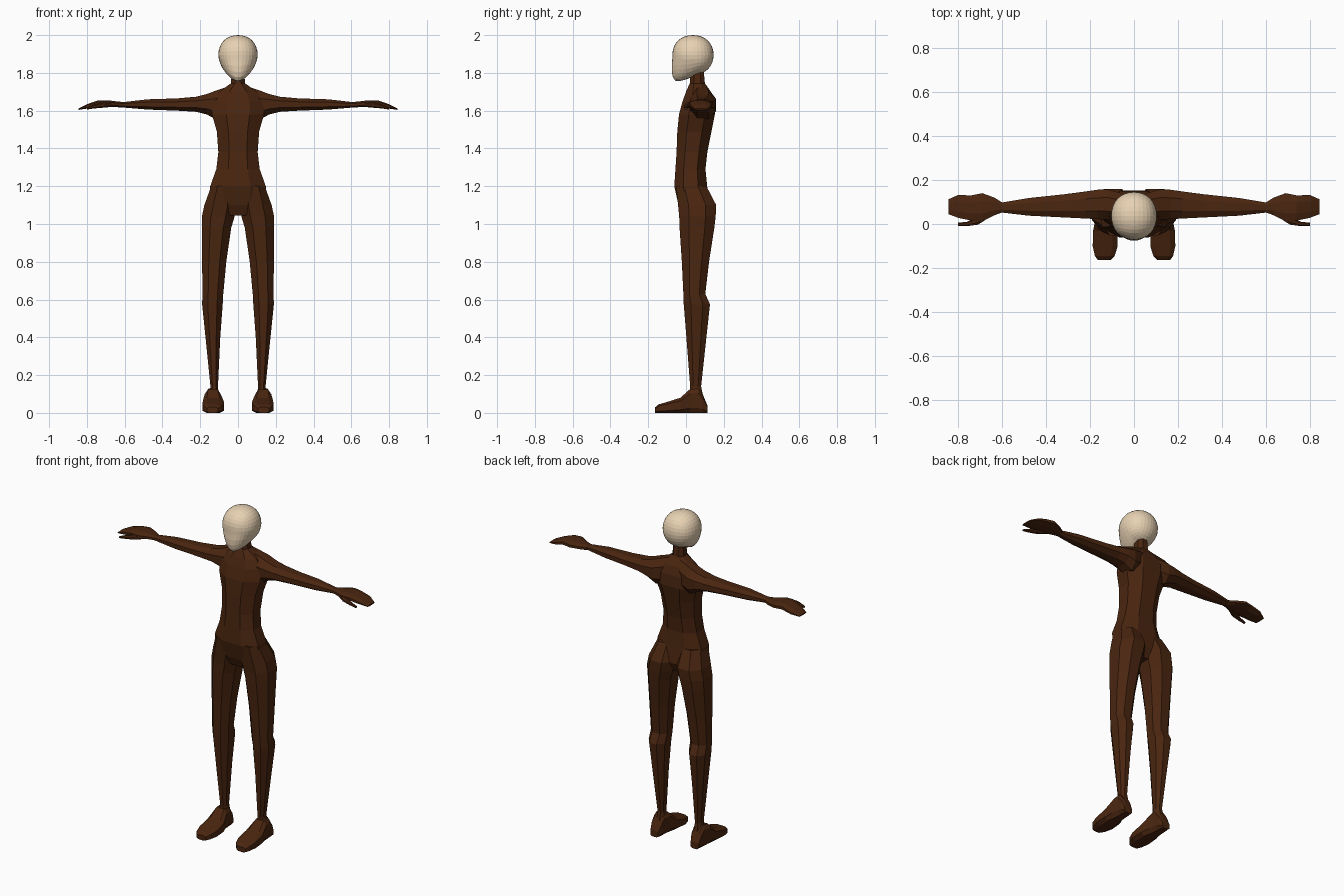
import bpy, bmesh


def material(name, rgb):
    m = bpy.data.materials.new(name)
    m.diffuse_color = (*rgb, 1)
    return m


brown = material("dark brown", (0.068, 0.019, 0.005))
cream = material("warm cream", (0.80, 0.64, 0.45))


def finish(name, bm, mat):
    bmesh.ops.recalc_face_normals(bm, faces=bm.faces)
    me = bpy.data.meshes.new(name)
    bm.to_mesh(me)
    bm.free()
    me.materials.append(mat)
    ob = bpy.data.objects.new(name, me)
    bpy.context.collection.objects.link(ob)
    return ob


def loft(name, axis, sections, k=0.45):
    """Eight-sided loft; section = (position, a0, a1, b0, b1) across the axis."""
    shape = [(1, -k), (1, k), (k, 1), (-k, 1), (-1, k), (-1, -k), (-k, -1), (k, -1)]
    bm = bmesh.new()
    rings = []
    for p, a0, a1, b0, b1 in sections:
        ring = []
        for u, v in shape:
            a = (a0 + a1) / 2 + u * (a1 - a0) / 2
            b = (b0 + b1) / 2 + v * (b1 - b0) / 2
            ring.append(bm.verts.new({"x": (p, a, b), "y": (a, p, b), "z": (a, b, p)}[axis]))
        rings.append(ring)
    for r, s in zip(rings, rings[1:]):
        for i in range(8):
            j = (i + 1) % 8
            bm.faces.new((r[i], r[j], s[j], s[i]))
    bm.faces.new(rings[0])
    bm.faces.new(rings[-1])
    return finish(name, bm, brown)


def apply_all(ob):
    bpy.context.view_layer.objects.active = ob
    for m in list(ob.modifiers):
        bpy.ops.object.modifier_apply(modifier=m.name)


# torso and neck (z, x range, y range)
body = loft("body", "z", [
    (z, -w, w, y0, y1) for z, w, y0, y1 in (
        (1.045, 0.085, -0.015, 0.10), (1.10, 0.15, -0.040, 0.125), (1.20, 0.147, -0.062, 0.112),
        (1.29, 0.115, -0.056, 0.103), (1.38, 0.104, -0.050, 0.113), (1.49, 0.112, -0.046, 0.135),
        (1.58, 0.138, -0.037, 0.153), (1.65, 0.135, -0.018, 0.150), (1.70, 0.10, 0.000, 0.132),
        (1.745, 0.037, 0.020, 0.100), (1.83, 0.032, 0.025, 0.092))])

# leg from hip to ankle
leg = loft("leg", "z", [
    (1.20, 0.02, 0.142, -0.052, 0.108), (1.10, 0.008, 0.178, -0.042, 0.160),
    (1.04, 0.018, 0.191, -0.036, 0.157), (0.98, 0.036, 0.190, -0.034, 0.150),
    (0.80, 0.062, 0.190, -0.022, 0.122), (0.63, 0.078, 0.188, -0.014, 0.102),
    (0.575, 0.081, 0.190, -0.012, 0.127), (0.40, 0.094, 0.172, 0.002, 0.108),
    (0.14, 0.106, 0.146, 0.022, 0.080), (0.07, 0.10, 0.155, 0.015, 0.095)])

# foot from heel to toe
foot = loft("foot", "y", [
    (0.113, 0.11, 0.162, 0, 0.04), (0.09, 0.10, 0.168, 0, 0.095),
    (0.065, 0.098, 0.170, 0, 0.13), (0.02, 0.092, 0.176, 0, 0.125),
    (-0.03, 0.076, 0.186, 0, 0.08), (-0.10, 0.074, 0.188, 0, 0.058),
    (-0.145, 0.088, 0.178, 0, 0.045), (-0.163, 0.105, 0.165, 0, 0.03)], 0.6)

# arm and fingers (x, y range, z range)
arm = loft("arm", "x", [
    (0.02, 0.03, 0.13, 1.57, 1.738), (0.12, 0.020, 0.158, 1.555, 1.705),
    (0.165, 0.022, 0.156, 1.58, 1.688), (0.22, 0.025, 0.148, 1.594, 1.674),
    (0.32, 0.030, 0.135, 1.600, 1.665), (0.48, 0.038, 0.118, 1.606, 1.660),
    (0.60, 0.052, 0.098, 1.616, 1.646), (0.635, 0.040, 0.120, 1.618, 1.648),
    (0.69, 0.012, 0.140, 1.621, 1.655), (0.74, 0.016, 0.130, 1.620, 1.655),
    (0.80, 0.028, 0.132, 1.611, 1.634), (0.845, 0.045, 0.112, 1.604, 1.611)])
thumb = loft("thumb", "x", [
    (0.65, 0.035, 0.07, 1.622, 1.643), (0.71, -0.003, 0.035, 1.616, 1.643),
    (0.76, -0.010, 0.010, 1.612, 1.632), (0.80, -0.008, 0.006, 1.606, 1.616)])

# weld one side together, then mirror it
for part in (leg, foot, arm, thumb):
    m = body.modifiers.new("union", "BOOLEAN")
    m.operation, m.solver, m.object = "UNION", "EXACT", part
mir = body.modifiers.new("mirror", "MIRROR")
mir.use_bisect_axis[0] = True
apply_all(body)
for part in (leg, foot, arm, thumb):
    bpy.data.objects.remove(part)

# head: faceted rounded cube with the jaw drawn forward and down
bm = bmesh.new()
bmesh.ops.create_cube(bm, size=2)
head = finish("head", bm, cream)
head.modifiers.new("round", "SUBSURF").levels = 3
apply_all(head)
vs = head.data.vertices
ext = [max(v.co[i] for v in vs) for i in range(3)]
clamp = lambda t: max(0, min(1, t))
for v in vs:
    x, y, z = (v.co[i] / ext[i] for i in range(3))
    x, y, z = 0.104 * x, 0.037 + 0.109 * y, 1.895 + 0.105 * z
    jaw = clamp((1.88 - z) / 0.08) * clamp((0.06 - y) / 0.09)
    v.co = (x * (1 - 0.35 * jaw), max(-0.075, y - 0.035 * jaw), z - 0.055 * jaw)
